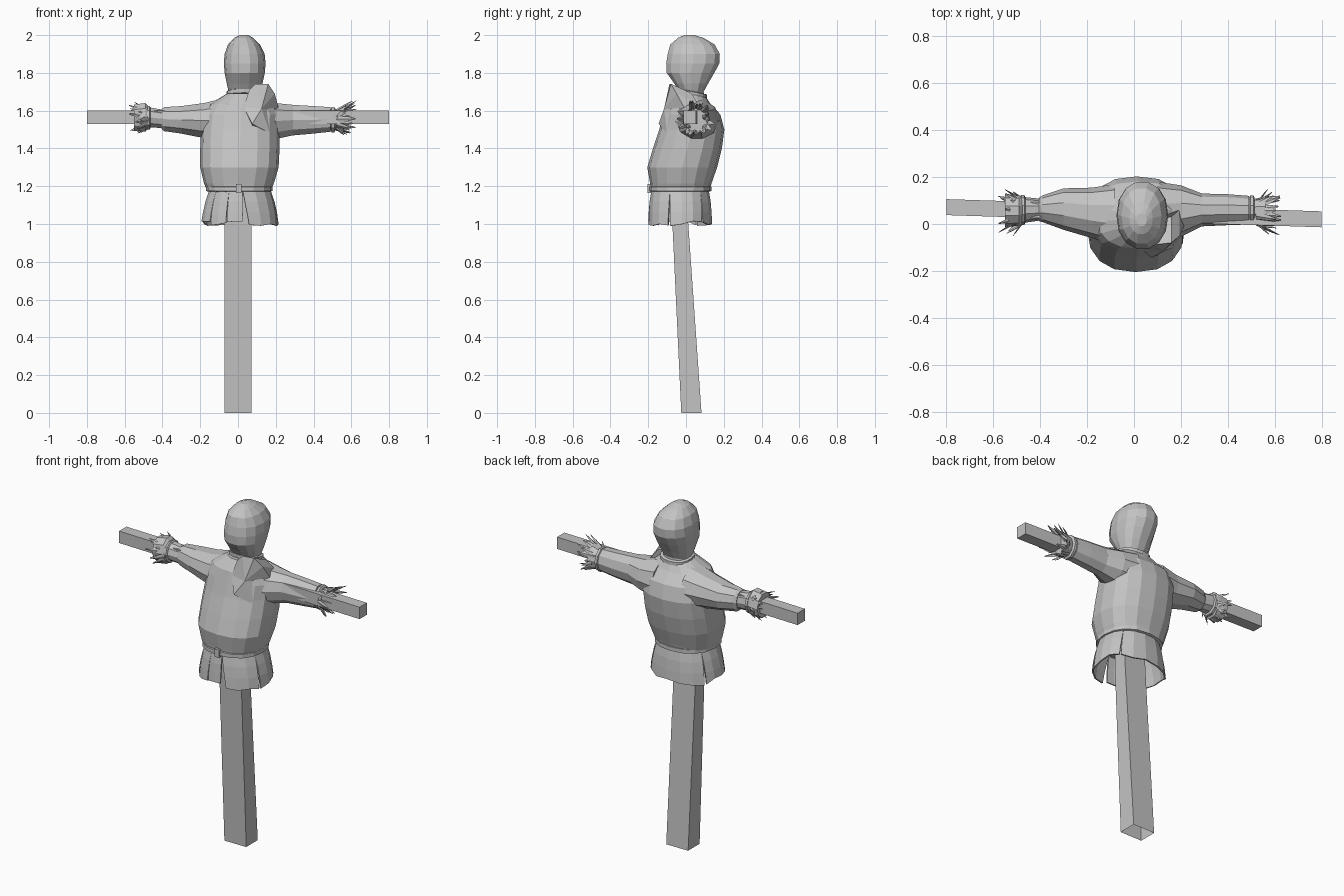
import bpy, bmesh, math, random
from mathutils import Vector

if "Cube" in bpy.data.objects:
    bpy.data.objects.remove(bpy.data.objects["Cube"])

random.seed(4)
grey = bpy.data.materials.new("plain grey")
grey.diffuse_color = (0.55, 0.55, 0.55, 1)
grey.use_nodes = True
grey.node_tree.nodes["Principled BSDF"].inputs["Base Color"].default_value = grey.diffuse_color


def make(name, bm, closed=True):
    if closed:
        bmesh.ops.recalc_face_normals(bm, faces=bm.faces)
    me = bpy.data.meshes.new(name)
    bm.to_mesh(me)
    bm.free()
    me.materials.append(grey)
    ob = bpy.data.objects.new(name, me)
    bpy.context.collection.objects.link(ob)
    return ob


def add_loft(bm, rings, cap0=True, cap1=True):
    vs = [[bm.verts.new(p) for p in r] for r in rings]
    n = len(rings[0])
    for a, b in zip(vs, vs[1:]):
        for i in range(n):
            j = (i + 1) % n
            bm.faces.new((a[i], a[j], b[j], b[i]))
    if cap0:
        bm.faces.new(vs[0][::-1])
    if cap1:
        bm.faces.new(vs[-1])


def loft(name, rings, cap0=True, cap1=True):
    bm = bmesh.new()
    add_loft(bm, rings, cap0, cap1)
    return make(name, bm)


def sup(v, e):
    return math.copysign(abs(v) ** e, v)


def zring(z, x0, x1, y0, y1, n=16, e=0.85, tilt=0.0):
    """Rounded horizontal section from its extents; tilt raises the front."""
    out = []
    for i in range(n):
        a = 2 * math.pi * i / n
        c, s = sup(math.cos(a), e), sup(math.sin(a), e)
        out.append((((x0 + x1) + (x1 - x0) * c) / 2,
                    ((y0 + y1) + (y1 - y0) * s) / 2, z - tilt * s))
    return out


def xring(x, y0, y1, z0, z1, n=10):
    return [(x, (y0 + y1) / 2 + (y1 - y0) / 2 * math.cos(2 * math.pi * i / n),
             (z0 + z1) / 2 + (z1 - z0) / 2 * math.sin(2 * math.pi * i / n))
            for i in range(n)]


def box_ring(z, x, y0, y1):
    return [(-x, y0, z), (x, y0, z), (x, y1, z), (-x, y1, z)]


# Leaning hollow post and slightly turned crossbar
loft("post", [box_ring(0, .071, -.025, .082), box_ring(1.0, .071, -.072, .012),
              box_ring(1.6, .06, -.085, -.01)], cap0=False)
loft("crossbar", [[(x, y + dy, z) for dy, z in
                   ((-.034, 1.53), (.034, 1.53), (.034, 1.6), (-.034, 1.6))]
                  for x, y in ((-.8, .072), (.8, .02))])

# Stuffed shirt body
loft("shirt_body", [zring(*r) for r in (
    (1.18, -.165, .175, -.185, .125), (1.215, -.18, .19, -.19, .135),
    (1.30, -.20, .215, -.205, .165), (1.40, -.20, .22, -.175, .19),
    (1.50, -.195, .22, -.142, .203), (1.58, -.185, .22, -.12, .182),
    (1.635, -.15, .19, -.105, .13), (1.69, -.06, .12, -.06, .095))])

# Raised collar flap lying over the chest
bm = bmesh.new()
flap = [(.075, 1.53, -.145), (.03, 1.62, -.105), (.06, 1.71, -.09), (.09, 1.74, -.088),
        (.16, 1.742, -.08), (.195, 1.69, -.05), (.218, 1.6, 0), (.17, 1.48, -.10)]
front = [bm.verts.new((x, y, z)) for x, z, y in flap]
back = [bm.verts.new((x * .95 + .007, min(y + .11, .07), z - .05)) for x, z, y in flap]
mid = bm.verts.new((.125, -.116, 1.61))
for i in range(len(flap)):
    j = (i + 1) % len(flap)
    bm.faces.new((front[i], front[j], mid))
    bm.faces.new((front[j], front[i], back[i], back[j]))
bm.faces.new(back)
make("collar_flap", bm)

# Sack head
loft("head", [zring(*r, n=14, e=.92) for r in (
    (1.655, -.045, .11, -.03, .10), (1.70, -.05, .115, -.035, .095),
    (1.745, -.06, .13, -.065, .12), (1.80, -.071, .142, -.105, .153),
    (1.85, -.075, .146, -.108, .18), (1.90, -.071, .141, -.10, .182),
    (1.95, -.053, .117, -.086, .155), (1.985, -.02, .08, -.045, .095),
    (2.0, .01, .055, -.01, .045))])


# Cords: neck cord and belt
def cord(name, z, h, t, ext, n=16, tilt=0.0):
    x0, x1, y0, y1 = ext
    loft(name, [zring(z + dz, x0 - g, x1 + g, y0 - g, y1 + g, n, .88, tilt)
                for dz, g in ((-h, -t), (-h * .7, t), (h * .7, t), (h, -t))])


cord("neck_cord", 1.69, .014, .006, (-.055, .12, -.04, .105), tilt=.015)
cord("belt", 1.186, .016, .008, (-.162, .175, -.188, .127))
loft("belt_knot", [[(x + .004, y, z) for x, y in
                    ((-.014, -.203), (.014, -.203), (.016, -.17), (-.016, -.17))]
                   for z in (1.165, 1.212)])

# Ragged skirt in separate panels (angles in degrees, gap at the hem)
bm = bmesh.new()
for a0, a1, g0, g1 in ((-86, -18, 8, 2), (-18, 42, 2, 2), (42, 150, 1, 2),
                       (150, 222, 2, 1), (222, 252, 1, 1), (252, 274, 1, 1)):
    cols = max(2, round((a1 - a0) / 20))
    rows = []
    for k, (z, rx, ry) in enumerate(((1.18, .163, .152), (1.12, .183, .162),
                                     (1.06, .197, .167), (1.0, .205, .17))):
        row = []
        for c in range(cols + 1):
            lo, hi = a0 + g0 * k / 3, a1 - g1 * k / 3
            a = math.radians(lo + (hi - lo) * c / cols)
            dz = random.uniform(-.012, .018) if k == 3 else 0
            row.append(bm.verts.new((.01 + rx * sup(math.cos(a), .9),
                                     -.031 + ry * sup(math.sin(a), .9), z + dz)))
        rows.append(row)
    for p, q in zip(rows, rows[1:]):
        for c in range(cols):
            bm.faces.new((q[c], q[c + 1], p[c + 1], p[c]))
skirt = make("shirt_skirt", bm, closed=False)
sol = skirt.modifiers.new("cloth", "SOLIDIFY")
sol.thickness = .008

# Sleeves: shoulder, elbow and wrist sections
loft("left_sleeve", [xring(*r) for r in (
    (-.08, -.09, .17, 1.43, 1.67), (-.18, -.06, .155, 1.45, 1.645),
    (-.30, -.025, .152, 1.475, 1.628), (-.39, .008, .122, 1.488, 1.622),
    (-.405, .012, .112, 1.50, 1.612))])
loft("right_sleeve", [xring(*r) for r in (
    (.10, -.09, .18, 1.42, 1.67), (.20, -.055, .165, 1.445, 1.645),
    (.29, -.01, .13, 1.465, 1.635), (.40, -.005, .127, 1.475, 1.628),
    (.49, -.002, .12, 1.485, 1.622))])
loft("left_cuff", [xring(*r) for r in (
    (-.40, .015, .108, 1.505, 1.608), (-.47, .005, .115, 1.51, 1.62),
    (-.49, -.008, .122, 1.485, 1.645), (-.55, -.012, .125, 1.49, 1.635))])
loft("right_cuff", [xring(*r) for r in (
    (.485, .012, .105, 1.495, 1.61), (.505, .012, .105, 1.495, 1.605),
    (.56, -.005, .118, 1.48, 1.625))])


# Wrist ties
def tie(name, x, y0, y1, z0, z1):
    loft(name, [xring(x + dx, y0 - g, y1 + g, z0 - g, z1 + g)
                for dx, g in ((-.012, -.004), (-.007, .006), (.007, .006), (.012, -.004))])


tie("left_wrist_tie", -.475, .002, .118, 1.502, 1.622)
tie("right_wrist_tie", .503, .004, .116, 1.487, 1.617)


# Straw bursting from the cuffs
def straw(name, x, y, z, side):
    bm = bmesh.new()
    for i in range(26):
        a = 2 * math.pi * i / 26 + random.uniform(-.1, .1)
        rad = Vector((0, math.cos(a), math.sin(a)))
        tan = Vector((0, -math.sin(a), math.cos(a)))
        base = Vector((x, y, z)) + rad * random.uniform(.03, .055)
        tip = (Vector((x, y, z)) + rad * random.uniform(.06, .108)
               + Vector((side * random.uniform(.04, .11), 0, 0)))
        w, t = .014, .006
        cross = [tan * w, rad * t, tan * -w, rad * -t]
        add_loft(bm, [[base + c for c in cross],
                      [base.lerp(tip, .6) + c * .9 for c in cross],
                      [tip + c * .2 for c in cross]])
    make(name, bm)


straw("left_straw", -.475, .055, 1.56, -1)
straw("right_straw", .52, .05, 1.55, 1)
